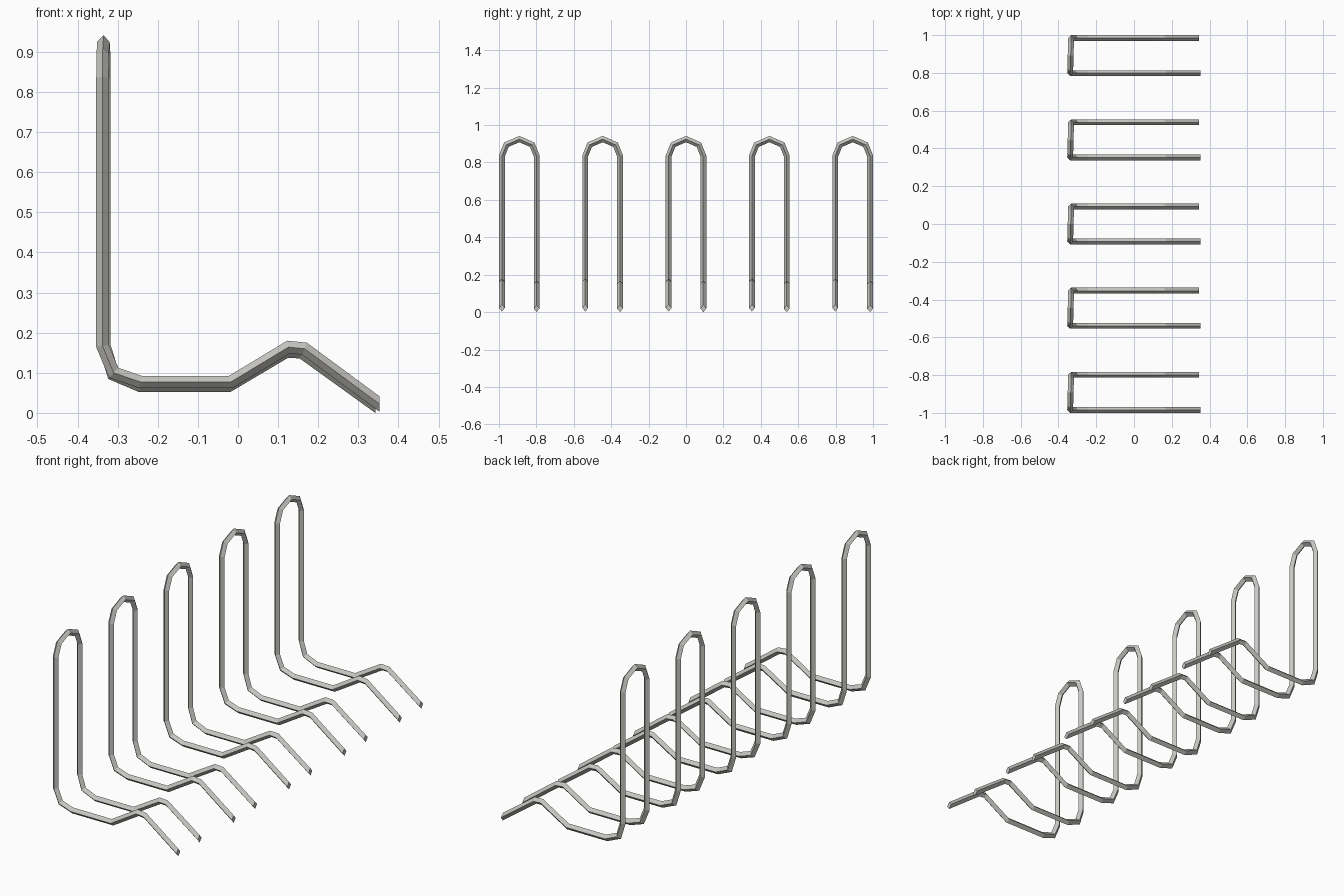
import bpy, bmesh
from mathutils import Vector

if "Cube" in bpy.data.objects:
    bpy.data.objects.remove(bpy.data.objects["Cube"])

R = 0.0155         # half diagonal of the diamond wire section
HALF = 0.093       # half distance between the two prongs of a hook
STEP = 0.4457      # spacing between hooks

steel = bpy.data.materials.new("warm grey steel")
steel.diffuse_color = (0.57, 0.565, 0.535, 1)
steel.use_nodes = True
steel.node_tree.nodes["Principled BSDF"].inputs["Base Color"].default_value = steel.diffuse_color

# prong profiles (x, z), from the free tip to the foot of the upright
near = [(.353, .022), (.166, .160), (.126, .164), (-.018, .077),
        (-.243, .077), (-.310, .100), (-.338, .167)]
far = [(.343, .0185), (.159, .151), (.121, .153), (-.024, .067),
       (-.243, .067), (-.311, .096), (-.333, .167)]
# arch at the top (y, z)
arch = [(-HALF, .835), (-.069, .895), (0, .925), (.069, .895), (HALF, .835)]


def wire_path():
    pts = [Vector((x, -HALF, z)) for x, z in near]
    for y, z in arch:
        t = (y + HALF) / (2 * HALF)
        pts.append(Vector((near[-1][0] * (1 - t) + far[-1][0] * t, y, z)))
    pts += [Vector((x, HALF, z)) for x, z in reversed(far)]
    return pts


def sweep(name, pts):
    """Mitred sweep of a diamond section with upright cut ends."""
    bm = bmesh.new()
    d0 = (pts[1] - pts[0]).normalized()
    h = R / abs(d0.x)
    ring = [pts[0] + Vector(o) for o in ((0, R, 0), (0, 0, h), (0, -R, 0), (0, 0, -h))]
    rings = [[bm.verts.new(p) for p in ring]]
    for i in range(1, len(pts)):
        d = (pts[i] - pts[i - 1]).normalized()
        if i < len(pts) - 1:
            n = d + (pts[i + 1] - pts[i]).normalized()
        else:
            n = Vector((1, 0, 0))
        ring = [p + d * ((pts[i] - p).dot(n) / d.dot(n)) for p in ring]
        rings.append([bm.verts.new(p) for p in ring])
    for a, b in zip(rings, rings[1:]):
        for k in range(4):
            j = (k + 1) % 4
            bm.faces.new((a[k], a[j], b[j], b[k]))
    bm.faces.new(rings[0])
    bm.faces.new(rings[-1])
    bmesh.ops.recalc_face_normals(bm, faces=bm.faces)
    me = bpy.data.meshes.new(name)
    bm.to_mesh(me)
    bm.free()
    me.materials.append(steel)
    return me


# five identical bent wire hooks in a row
mesh = sweep("wire_hook", wire_path())
for i in range(5):
    ob = bpy.data.objects.new(f"wire_hook_{i + 1}", mesh)
    ob.location.y = (i - 2) * STEP
    bpy.context.collection.objects.link(ob)
